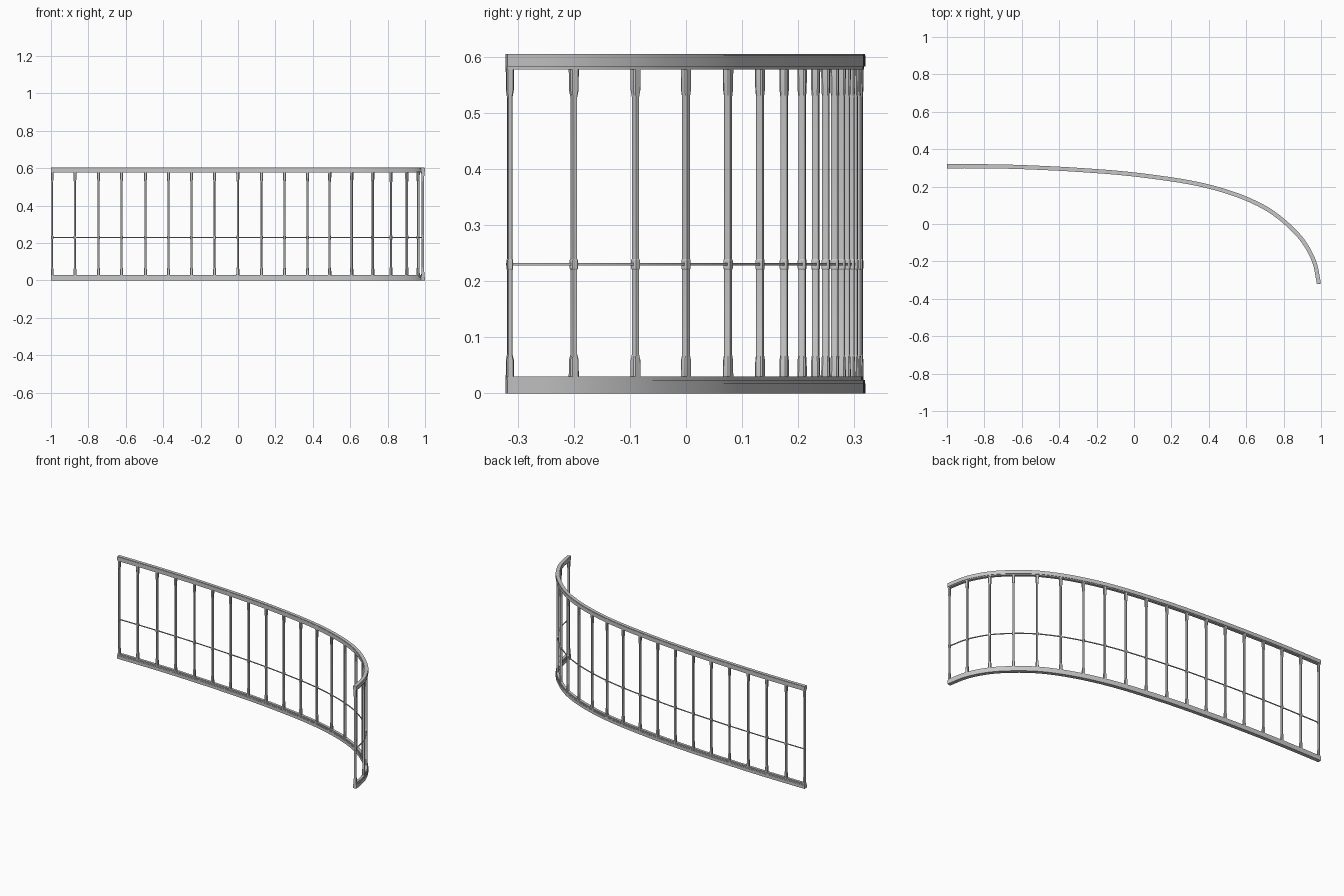
import bpy
import bmesh
import math
from mathutils import Vector

cube = bpy.data.objects.get("Cube")
if cube:
    bpy.data.objects.remove(cube)

# One plain metal colour
metal = bpy.data.materials.new("grey metal")
metal.use_nodes = True
grey = (0.57, 0.57, 0.57, 1)
metal.diffuse_color = grey
metal.node_tree.nodes["Principled BSDF"].inputs["Base Color"].default_value = grey

# Post positions along the curved plan
stations = [Vector(p) for p in (
    (-.994, .309), (-.872, .309), (-.745, .308), (-.622, .305), (-.495, .3),
    (-.372, .294), (-.249, .286), (-.125, .277), (-.001, .265), (.126, .249),
    (.249, .231), (.372, .207), (.490, .175), (.608, .132), (.720, .075),
    (.818, 0), (.903, -.09), (.963, -.2), (.988, -.315))]


def tangents(points):
    last = len(points) - 1
    return [(points[min(i + 1, last)] - points[max(i - 1, 0)]).normalized()
            for i in range(last + 1)]


def smooth_path(points, steps):
    """Catmull-Rom curve through the points."""
    ext = [2 * points[0] - points[1]] + points + [2 * points[-1] - points[-2]]
    path = []
    for a, b, c, d in zip(ext, ext[1:], ext[2:], ext[3:]):
        for k in range(steps):
            t = k / steps
            path.append(0.5 * (2 * b + (c - a) * t + (2 * a - 5 * b + 4 * c - d) * t ** 2
                               + (3 * b - a - 3 * c + d) * t ** 3))
    return path + [points[-1]]


def loft(bm, rings):
    """Skin a list of matching rings and cap both ends."""
    loops = [[bm.verts.new(p) for p in ring] for ring in rings]
    n = len(loops[0])
    for a, b in zip(loops, loops[1:]):
        for i in range(n):
            j = (i + 1) % n
            bm.faces.new((a[i], a[j], b[j], b[i]))
    bm.faces.new(loops[0][::-1])
    bm.faces.new(loops[-1])


def finish(bm, name):
    bmesh.ops.recalc_face_normals(bm, faces=bm.faces)
    mesh = bpy.data.meshes.new(name)
    bm.to_mesh(mesh)
    bm.free()
    mesh.materials.append(metal)
    obj = bpy.data.objects.new(name, mesh)
    bpy.context.collection.objects.link(obj)
    bpy.ops.object.select_all(action='DESELECT')
    obj.select_set(True)
    bpy.context.view_layer.objects.active = obj
    bpy.ops.object.shade_smooth_by_angle(angle=math.radians(15))


# Rails swept along the plan, with the two ends run slightly past the posts
path = smooth_path(stations, 4)
path[0] = path[0] + Vector((-.006, 0))
path[-1] = path[-1] + Vector((.0005, -.005))


def sweep_rail(name, half):
    """Sweep a cross-section, given as its right half, along the plan."""
    profile = half + [(-w, z) for w, z in reversed(half)]
    bm = bmesh.new()
    rings = []
    for p, t in zip(path, tangents(path)):
        side = Vector((t.y, -t.x))
        rings.append([(*(p + side * w), z) for w, z in profile])
    loft(bm, rings)
    finish(bm, name)


# Stepped bottom and top rails, thin middle rail
sweep_rail("bottom_rail", [(.011, 0), (.011, .018), (.0095, .018), (.0095, .024),
                           (.0075, .024), (.0075, .030)])
sweep_rail("top_rail", [(.008, .577), (.008, .583), (.011, .583), (.011, .602),
                        (.0095, .602), (.0095, .605)])
sweep_rail("middle_rail", [(.0025, .228), (.0025, .2325)])

# Post outline as height, half width along the rail, half depth across it
sections = [(.029, .008, .0075), (.060, .0075, .007), (.070, .005, .006),
            (.220, .005, .006), (.223, .0065, .007), (.237, .0065, .007),
            (.240, .005, .006), (.527, .005, .006), (.540, .0075, .007),
            (.578, .008, .0075)]

# Chamfered posts with flared feet and heads and a collar at the middle rail
bm = bmesh.new()
last = len(stations) - 1
for i, (p, t) in enumerate(zip(stations, tangents(path)[::4])):
    side = Vector((t.y, -t.x))
    # End posts stop flush with the rail ends
    back = .7 if i == 0 else 1
    front = .7 if i == last else 1
    rings = []
    for z, a, d in sections:
        outline = [(a, .6), (.7 * a, 1), (-.7 * a, 1), (-a, .6),
                   (-a, -.6), (-.7 * a, -1), (.7 * a, -1), (a, -.6)]
        rings.append([(*(p + t * u * (front if u > 0 else back) + side * v * d), z)
                      for u, v in outline])
    loft(bm, rings)
finish(bm, "posts")
